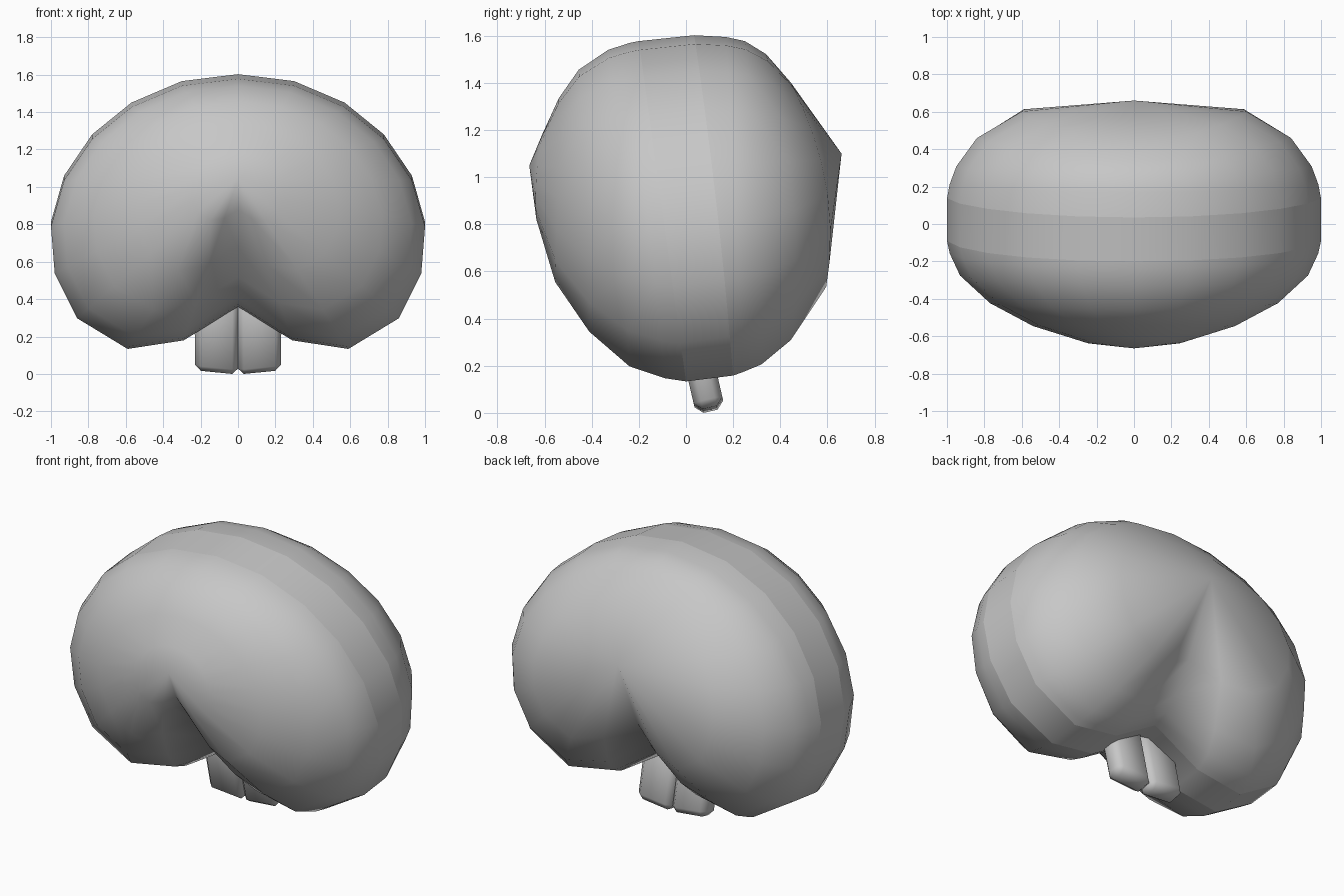
import bpy, bmesh, math
from mathutils import Matrix, Vector

if "Cube" in bpy.data.objects:
    bpy.data.objects.remove(bpy.data.objects["Cube"])

grey = bpy.data.materials.new("mid_grey")
grey.diffuse_color = (0.57, 0.57, 0.57, 1)
grey.use_nodes = True
grey.node_tree.nodes["Principled BSDF"].inputs["Base Color"].default_value = grey.diffuse_color

# Right half of the kidney outline (x, z), top to notch, then mirrored
HALF = [(0, 1.59), (0.3, 1.553), (0.57, 1.438), (0.78, 1.268), (0.93, 1.047), (1.0, 0.8),
        (0.98, 0.55), (0.86, 0.31), (0.59, 0.146), (0.29, 0.192), (0, 0.372)]
OUTLINE = HALF + [(-x, z) for x, z in HALF[-2:0:-1]]
TOP, BOTTOM = 1.59, 0.146

# Dome rings: scale, then y at the top, the middle and the bottom of the outline
FRONT = [(1, -0.2, -0.1, 0.0), (0.985, -0.24, -0.165, -0.09), (0.93, -0.33, -0.28, -0.24),
         (0.77, -0.455, -0.425, -0.41), (0.54, -0.54, -0.545, -0.555), (0.25, -0.61, -0.635, -0.635)]
BACK = [(1, 0.035, 0.13, 0.2), (0.985, 0.17, 0.21, 0.24), (0.95, 0.25, 0.305, 0.32),
        (0.84, 0.34, 0.455, 0.445), (0.6, 0.445, 0.595, 0.595)]


def make_rings(bm, rings, shift, apex, groove):
    """Shrinking copies of the outline that close in one apex."""
    loops = []
    for s, y_top, y_mid, y_low in rings:
        loop = []
        for x, z in OUTLINE:
            t = (TOP - z) / (TOP - BOTTOM)
            y = (y_top * (1 - t) * (1 - 2 * t) + y_mid * 4 * t * (1 - t)
                 + y_low * t * (2 * t - 1))
            # Hollow running from the notch up to the apex
            if z < 0.5 and abs(x) < 0.4:
                y += groove * (1 if x == 0 else 0.45) * 6.75 * s * s * (1 - s)
            loop.append(bm.verts.new((x * s, y, apex.z + (z + shift - apex.z) * s)))
        loops.append(loop)
    for a, b in zip(loops, loops[1:]):
        bridge(bm, a, b)
    tip = bm.verts.new(apex)
    last = loops[-1]
    for i, v in enumerate(last):
        bm.faces.new((v, last[(i + 1) % len(last)], tip))
    return loops[0]


def bridge(bm, a, b):
    n = len(a)
    for i in range(n):
        j = (i + 1) % n
        bm.faces.new((a[i], a[j], b[j], b[i]))


def finish(bm, name):
    bmesh.ops.recalc_face_normals(bm, faces=bm.faces)
    for f in bm.faces:
        f.smooth = True
    mesh = bpy.data.meshes.new(name)
    bm.to_mesh(mesh)
    bm.free()
    mesh.materials.append(grey)
    ob = bpy.data.objects.new(name, mesh)
    bpy.context.collection.objects.link(ob)
    return ob


# Body: front dome, back dome and the crisp band between them
bm = bmesh.new()
front_seam = make_rings(bm, FRONT, -0.0125, Vector((0, -0.665, 1.05)), 0.14)
back_seam = make_rings(bm, BACK, 0.0125, Vector((0, 0.66, 1.1)), -0.15)
bridge(bm, front_seam, back_seam)
for seam in (front_seam, back_seam):
    for i, v in enumerate(seam):
        bm.edges.get((v, seam[(i + 1) % len(seam)])).smooth = False
finish(bm, "bean_body")

# Stem: two bevelled blocks side by side, leaning back towards the bottom
for side, name in ((-1, "stem_left"), (1, "stem_right")):
    bm = bmesh.new()
    bmesh.ops.create_cube(bm, size=1)
    bmesh.ops.scale(bm, vec=(0.235, 0.125, 0.44), verts=bm.verts)
    bmesh.ops.bevel(bm, geom=bm.edges[:], offset=0.032, segments=1, affect='EDGES')
    for v in bm.verts:
        if v.co.z < 0:
            v.co.x *= 0.98
            v.co.z += 0.1 * (side * v.co.x + 0.1)
    bmesh.ops.transform(bm, verts=bm.verts, matrix=Matrix.Translation((side * 0.115, 0.055, 0.231))
                        @ Matrix.Rotation(math.radians(13), 4, 'X'))
    low = min(v.co.z for v in bm.verts)
    bmesh.ops.translate(bm, vec=(0, 0, -low), verts=bm.verts)
    finish(bm, name)
